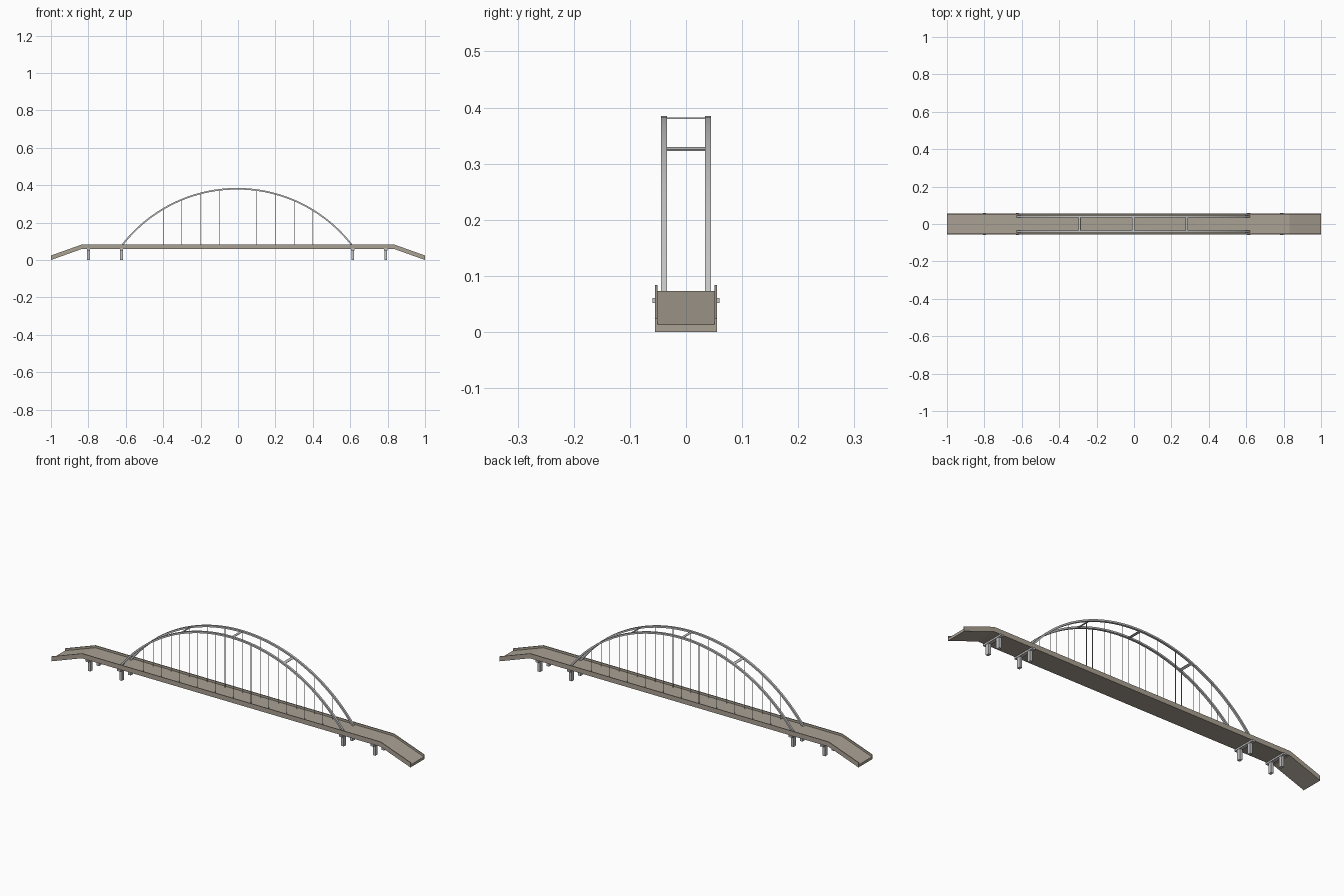
import bpy, bmesh, math
from mathutils import Matrix, Vector

if "Cube" in bpy.data.objects:
    bpy.data.objects.remove(bpy.data.objects["Cube"])


def material(name, rgb):
    m = bpy.data.materials.new(name)
    m.diffuse_color = (*rgb, 1.0)
    m.use_nodes = True
    m.node_tree.nodes["Principled BSDF"].inputs["Base Color"].default_value = m.diffuse_color
    return m


concrete = material("warm_concrete", (0.40, 0.355, 0.295))
steel = material("light_grey_steel", (0.56, 0.56, 0.57))
CX = -0.005                      # arches and piers sit slightly left of centre


def finish(name, bm, mat):
    bmesh.ops.recalc_face_normals(bm, faces=bm.faces)
    me = bpy.data.meshes.new(name)
    bm.to_mesh(me)
    bm.free()
    me.materials.append(mat)
    ob = bpy.data.objects.new(name, me)
    bpy.context.collection.objects.link(ob)
    return ob


def add_box(bm, loc, size, tilt=0.0):
    mat = (Matrix.Translation(loc) @ Matrix.Rotation(tilt, 4, 'Y')
           @ Matrix.Diagonal((*size, 1)))
    bmesh.ops.create_cube(bm, size=1, matrix=mat)


def loft(bm, rings):
    rows = [[bm.verts.new(p) for p in ring] for ring in rings]
    n = len(rows[0])
    for a, b in zip(rows, rows[1:]):
        for i in range(n):
            j = (i + 1) % n
            bm.faces.new((a[i], a[j], b[j], b[i]))
    bm.faces.new(rows[0])
    bm.faces.new(rows[-1])


# Deck: channel section with low side walls, ramped down at both ends
W, T, SLAB, WALL = 0.055, 0.004, 0.013, 0.011
section = [(-W, -SLAB), (W, -SLAB), (W, WALL), (W - T, WALL),
           (W - T, 0), (-W + T, 0), (-W + T, WALL), (-W, WALL)]
bm = bmesh.new()
loft(bm, [[(x, y, z + dz) for y, dz in section]
          for x, z in ((-1, SLAB), (-0.832, 0.073), (0.832, 0.073), (1, SLAB))])
finish("deck", bm, concrete)

# Twin arches: box section swept along a circular arc
R, TOP = 0.776, 0.381            # centreline radius and crown height
HALF = math.acos(1 - (TOP - 0.069) / R)
AY, AW, AH = 0.0395, 0.0108, 0.0085


def arch_z(x):
    return TOP - R + math.sqrt(R * R - (x - CX) ** 2)


for side, y in (("front", -AY), ("back", AY)):
    bm = bmesh.new()
    rings = []
    for i in range(49):
        a = -HALF + 2 * HALF * i / 48
        rings.append([(CX + (R + dr) * math.sin(a), y + dy,
                       TOP - R + (R + dr) * math.cos(a))
                      for dy, dr in ((-AW / 2, -AH / 2), (AW / 2, -AH / 2),
                                     (AW / 2, AH / 2), (-AW / 2, AH / 2))])
    loft(bm, rings)
    arch = finish(side + "_arch", bm, steel)
    arch.data.shade_smooth()
    bpy.context.view_layer.objects.active = arch
    arch.select_set(True)
    bpy.ops.object.shade_smooth_by_angle(angle=math.radians(30))
    arch.select_set(False)

    # Thin vertical hangers
    bm = bmesh.new()
    for i in range(-5, 6):
        x = i * 0.1
        top = arch_z(x)
        h = top - 0.07
        bmesh.ops.create_cone(bm, cap_ends=True, segments=6, radius1=0.0013,
                              radius2=0.0013, depth=h,
                              matrix=Matrix.Translation((x, y, 0.07 + h / 2)))
    finish(side + "_hangers", bm, steel)

# Flat cross braces between the arches
bm = bmesh.new()
for dx in (-0.286, 0.0, 0.286):
    add_box(bm, Vector((CX + dx, 0, arch_z(CX + dx))),
            (0.013, 2 * AY, 0.0025), math.asin(dx / R))
finish("cross_braces", bm, steel)

# Piers: cap beam on two legs
for i, dx in enumerate((-0.794, -0.618, 0.618, 0.794)):
    bm = bmesh.new()
    add_box(bm, (CX + dx, 0, 0.0565), (0.018, 0.12, 0.009))
    for s in (-1, 1):
        add_box(bm, (CX + dx, s * 0.035, 0.0265), (0.014, 0.018, 0.053))
    finish("pier_%d" % (i + 1), bm, steel)
